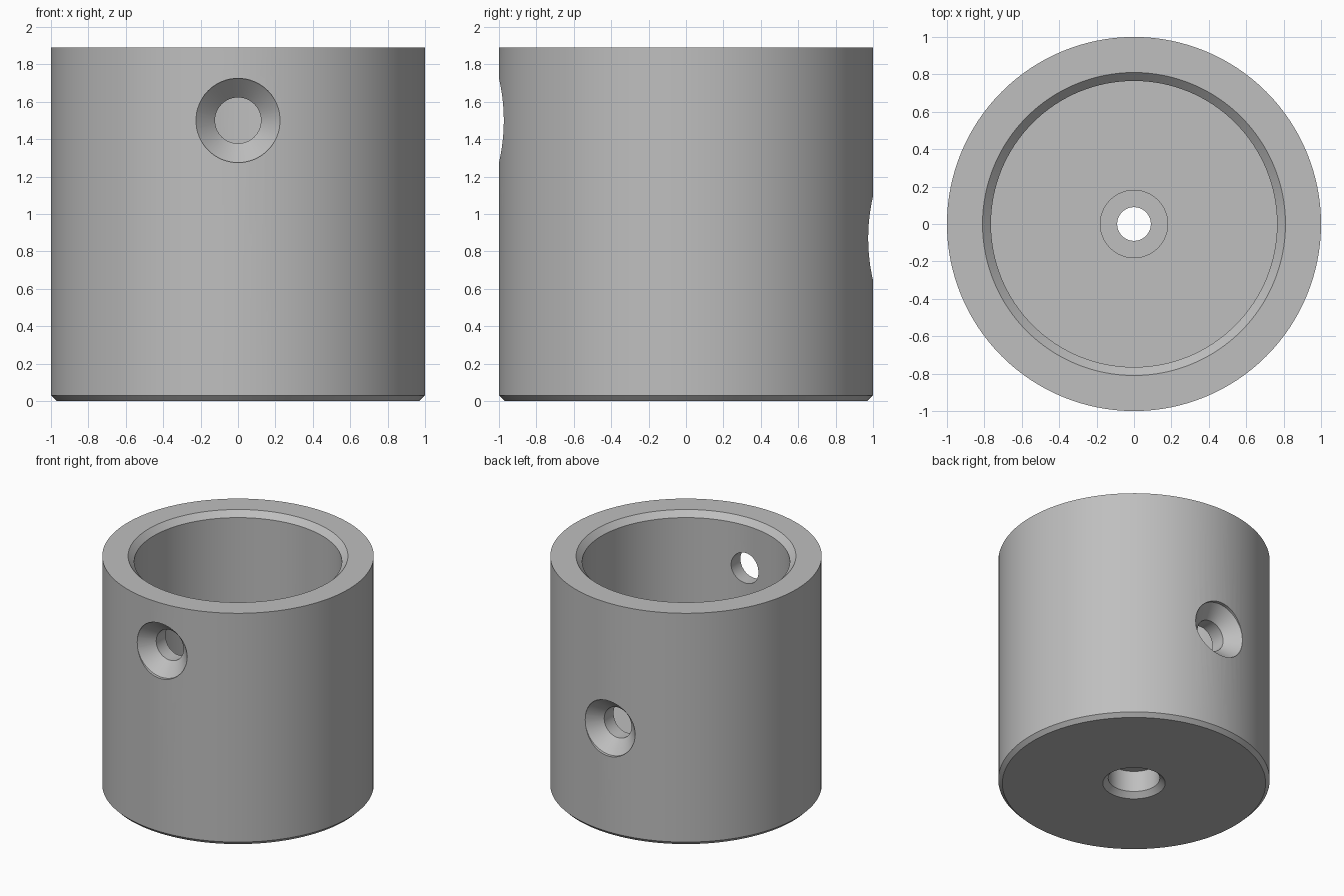
import bpy, bmesh, math

cube = bpy.data.objects.get("Cube")
if cube:
    bpy.data.objects.remove(cube, do_unlink=True)

grey = bpy.data.materials.new("plain grey")
grey.use_nodes = True
colour = (0.52, 0.52, 0.52, 1)
grey.diffuse_color = colour
grey.node_tree.nodes["Principled BSDF"].inputs["Base Color"].default_value = colour


def lathe(name, profile, sides):
    """Revolve a closed (radius, height) profile about z."""
    bm = bmesh.new()
    rings = []
    for r, z in profile:
        if r == 0:
            rings.append([bm.verts.new((0, 0, z))] * sides)
        else:
            angles = [math.tau * i / sides for i in range(sides)]
            rings.append([bm.verts.new((r * math.cos(a), r * math.sin(a), z)) for a in angles])
    for k, low in enumerate(rings):
        high = rings[(k + 1) % len(rings)]
        for i in range(sides):
            j = (i + 1) % sides
            corners = list(dict.fromkeys((low[i], low[j], high[j], high[i])))
            if len(corners) > 2:
                bm.faces.new(corners)
    bmesh.ops.recalc_face_normals(bm, faces=bm.faces)
    mesh = bpy.data.meshes.new(name)
    bm.to_mesh(mesh)
    bm.free()
    mesh.materials.append(grey)
    obj = bpy.data.objects.new(name, mesh)
    bpy.context.collection.objects.link(obj)
    return obj


# Cup: chamfered base, stepped centre hole, bevelled mouth
height, floor = 1.89, 0.47
cup = lathe("cup_body", [
    (0.23, 0), (0.97, 0), (1, 0.03), (1, height),
    (0.81, height), (0.765, height - 0.045), (0.765, floor),
    (0.18, floor), (0.18, 0.3), (0.09, 0.3),
    (0.09, 0.21), (0.19, 0.21), (0.19, 0.04),
], 128)

# Countersunk screw holes: high on the front, low on the back
screw = [(0, 0.6), (0.123, 0.6), (0.123, 0.875), (0.225, 0.975), (0.225, 1.2), (0, 1.2)]
for name, z, turn in (("front", 1.5, 90), ("back", 0.87, -90)):
    cutter = lathe(name + "_screw_hole_cutter", screw, 64)
    cutter.location.z = z
    cutter.rotation_euler.x = math.radians(turn)
    cutter.hide_render = True
    cutter.hide_set(True)
    cut = cup.modifiers.new(name + "_screw_hole", 'BOOLEAN')
    cut.operation = 'DIFFERENCE'
    cut.solver = 'EXACT'
    cut.object = cutter

# Bake the holes into the cup and drop the cutters
bpy.context.view_layer.update()
evaluated = cup.evaluated_get(bpy.context.evaluated_depsgraph_get())
baked = bpy.data.meshes.new_from_object(evaluated)
cutters = [m.object for m in cup.modifiers]
cup.modifiers.clear()
cup.data = baked
for cutter in cutters:
    bpy.data.objects.remove(cutter, do_unlink=True)

bpy.ops.object.select_all(action='DESELECT')
cup.select_set(True)
bpy.context.view_layer.objects.active = cup
bpy.ops.object.shade_smooth_by_angle(angle=math.radians(30))
